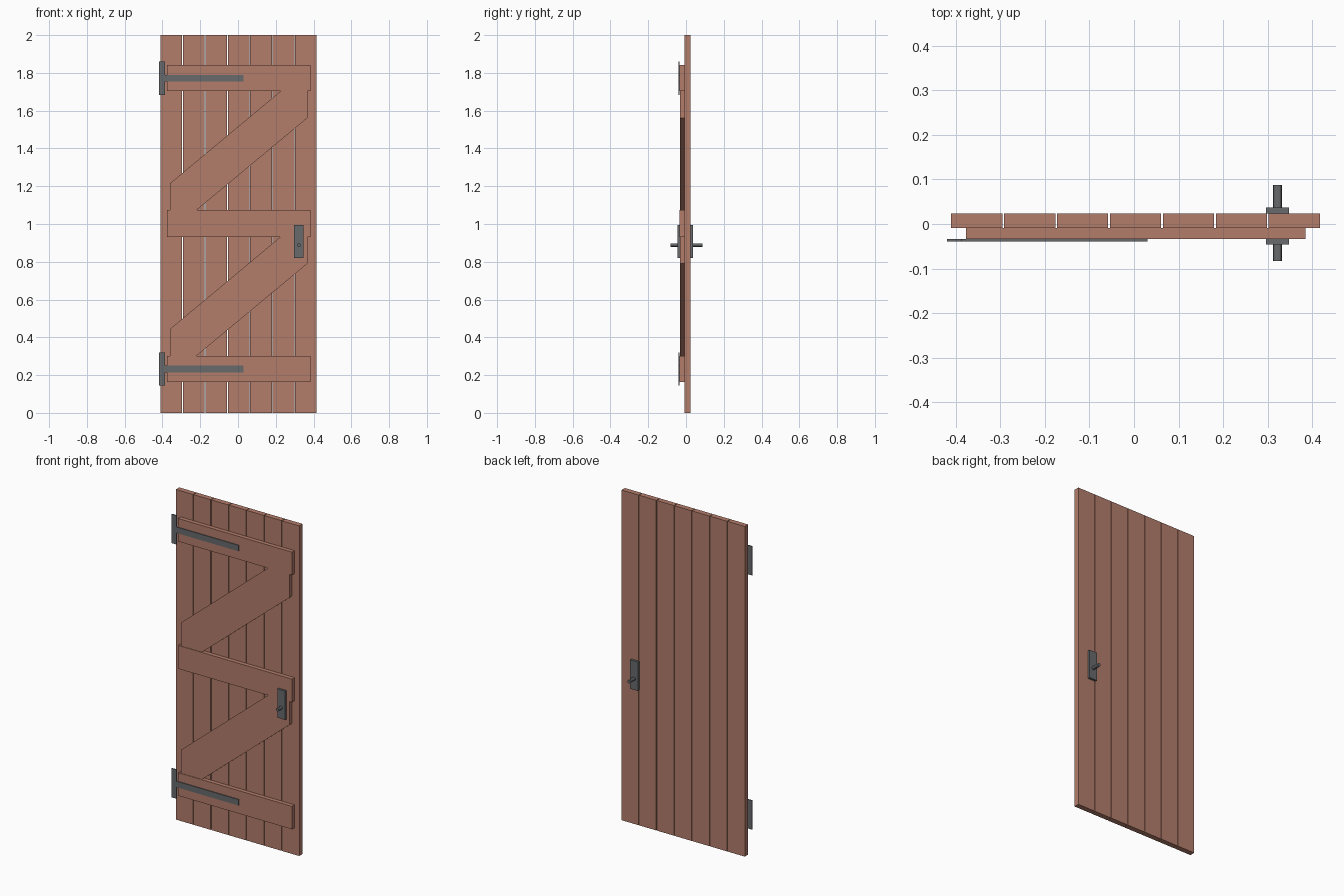
import bpy
import bmesh

cube = bpy.data.objects.get("Cube")
if cube:
    bpy.data.objects.remove(cube, do_unlink=True)


def make_material(name, color):
    mat = bpy.data.materials.new(name)
    mat.use_nodes = True
    mat.diffuse_color = (*color, 1)
    mat.node_tree.nodes["Principled BSDF"].inputs["Base Color"].default_value = (*color, 1)
    return mat


wood = make_material("reddish brown wood", (0.456, 0.205, 0.147))
iron = make_material("dark grey iron", (0.136, 0.144, 0.15))


def panel(name, outline, y0, y1, mat):
    """Extrude an (x, z) outline from y0 to y1."""
    bm = bmesh.new()
    face = bm.faces.new([bm.verts.new((x, y0, z)) for x, z in outline])
    ext = bmesh.ops.extrude_face_region(bm, geom=[face])
    moved = [v for v in ext["geom"] if isinstance(v, bmesh.types.BMVert)]
    bmesh.ops.translate(bm, verts=moved, vec=(0, y1 - y0, 0))
    bmesh.ops.recalc_face_normals(bm, faces=bm.faces)
    mesh = bpy.data.meshes.new(name)
    bm.to_mesh(mesh)
    bm.free()
    mesh.materials.append(mat)
    obj = bpy.data.objects.new(name, mesh)
    bpy.context.collection.objects.link(obj)
    return obj


def box(name, x0, x1, y0, y1, z0, z1, mat):
    return panel(name, [(x0, z0), (x1, z0), (x1, z1), (x0, z1)], y0, y1, mat)


BACK, FACE, RAIL = 0.023, -0.009, -0.034

# Seven vertical planks with narrow gaps
LEFT, PITCH, GAP = -0.41, 0.1187, 0.004
for i in range(7):
    x = LEFT + i * PITCH
    box(f"plank_{i + 1}", x, x + PITCH - GAP, FACE, BACK, 0, 2, wood)

# Horizontal rails
for name, z0, z1 in (("bottom", 0.163, 0.302), ("middle", 0.932, 1.073), ("top", 1.703, 1.842)):
    box(f"{name}_rail", -0.377, 0.385, RAIL, FACE, z0, z1, wood)

# Diagonal braces between the rails
for name, z0, z1 in (("lower", 0.302, 0.932), ("upper", 1.073, 1.703)):
    panel(f"{name}_brace", [(-0.22, z0), (0.367, z1 - 0.142), (0.367, z1),
                            (0.225, z1), (-0.36, z0 + 0.142), (-0.36, z0)],
          RAIL + 0.003, FACE, wood)

# T-shaped strap hinges
for name, z in (("bottom", 0.232), ("top", 1.772)):
    h, s = 0.088, 0.018
    panel(f"{name}_hinge", [(-0.419, z - h), (-0.386, z - h), (-0.386, z - s), (0.03, z - s),
                            (0.03, z + s), (-0.386, z + s), (-0.386, z + h), (-0.419, z + h)],
          RAIL - 0.005, RAIL, iron)

# Handle plates on both sides and the bar through them
box("front_handle_plate", 0.296, 0.348, -0.046, RAIL + 0.003, 0.82, 0.995, iron)
box("back_handle_plate", 0.296, 0.348, BACK, 0.037, 0.82, 0.995, iron)
bpy.ops.mesh.primitive_cylinder_add(vertices=12, radius=0.01, depth=0.17,
                                    location=(0.322, 0.002, 0.888), rotation=(1.5708, 0, 0))
bar = bpy.context.object
bar.name = "handle_bar"
bar.data.materials.append(iron)
bpy.ops.object.shade_smooth_by_angle()
